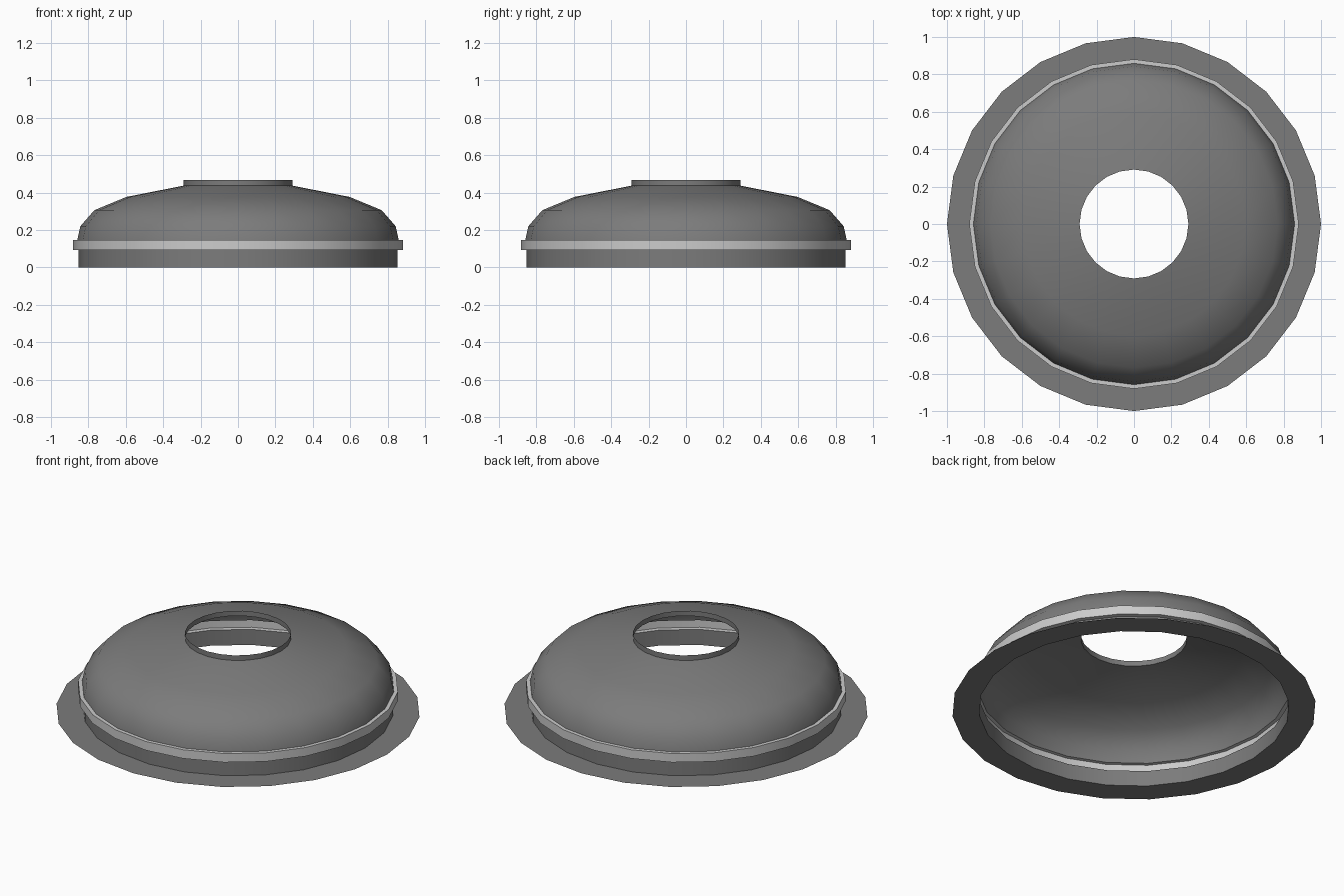
import bpy, bmesh
from math import sin, cos, tau, radians

if "Cube" in bpy.data.objects:
    bpy.data.objects.remove(bpy.data.objects["Cube"])

SIDES = 24


def grey(name, v):
    m = bpy.data.materials.new(name)
    m.diffuse_color = (v, v, v, 1)
    m.use_nodes = True
    m.node_tree.nodes["Principled BSDF"].inputs["Base Color"].default_value = m.diffuse_color
    return m


def revolve(name, profile, mat):
    """Open sheet turned around z from (radius, height) points, top point first."""
    bm = bmesh.new()
    rings = [[bm.verts.new((r * cos(tau * i / SIDES), r * sin(tau * i / SIDES), z))
              for i in range(SIDES)] for r, z in profile]
    for upper, lower in zip(rings, rings[1:]):
        for i in range(SIDES):
            j = (i + 1) % SIDES
            bm.faces.new((upper[i], lower[i], lower[j], upper[j]))
    me = bpy.data.meshes.new(name)
    bm.to_mesh(me)
    bm.free()
    me.materials.append(mat)
    ob = bpy.data.objects.new(name, me)
    bpy.context.collection.objects.link(ob)
    bpy.ops.object.select_all(action='DESELECT')
    ob.select_set(True)
    bpy.context.view_layer.objects.active = ob
    bpy.ops.object.shade_smooth_by_angle(angle=radians(35))
    return ob


dark = grey("dark_grey", 0.2)
light = grey("light_grey", 0.55)

# domed cover with a short collar around the open hole
revolve("dome", [(0.291, 0.468), (0.291, 0.437), (0.596, 0.377), (0.768, 0.306),
                 (0.843, 0.22), (0.859, 0.147)], dark)
# raised lighter band
revolve("trim_band", [(0.859, 0.147), (0.881, 0.147), (0.881, 0.094), (0.853, 0.094)], light)
# straight wall and flat flange on the ground
revolve("base_flange", [(0.853, 0.094), (0.853, 0.0), (1.0, 0.0)], dark)
